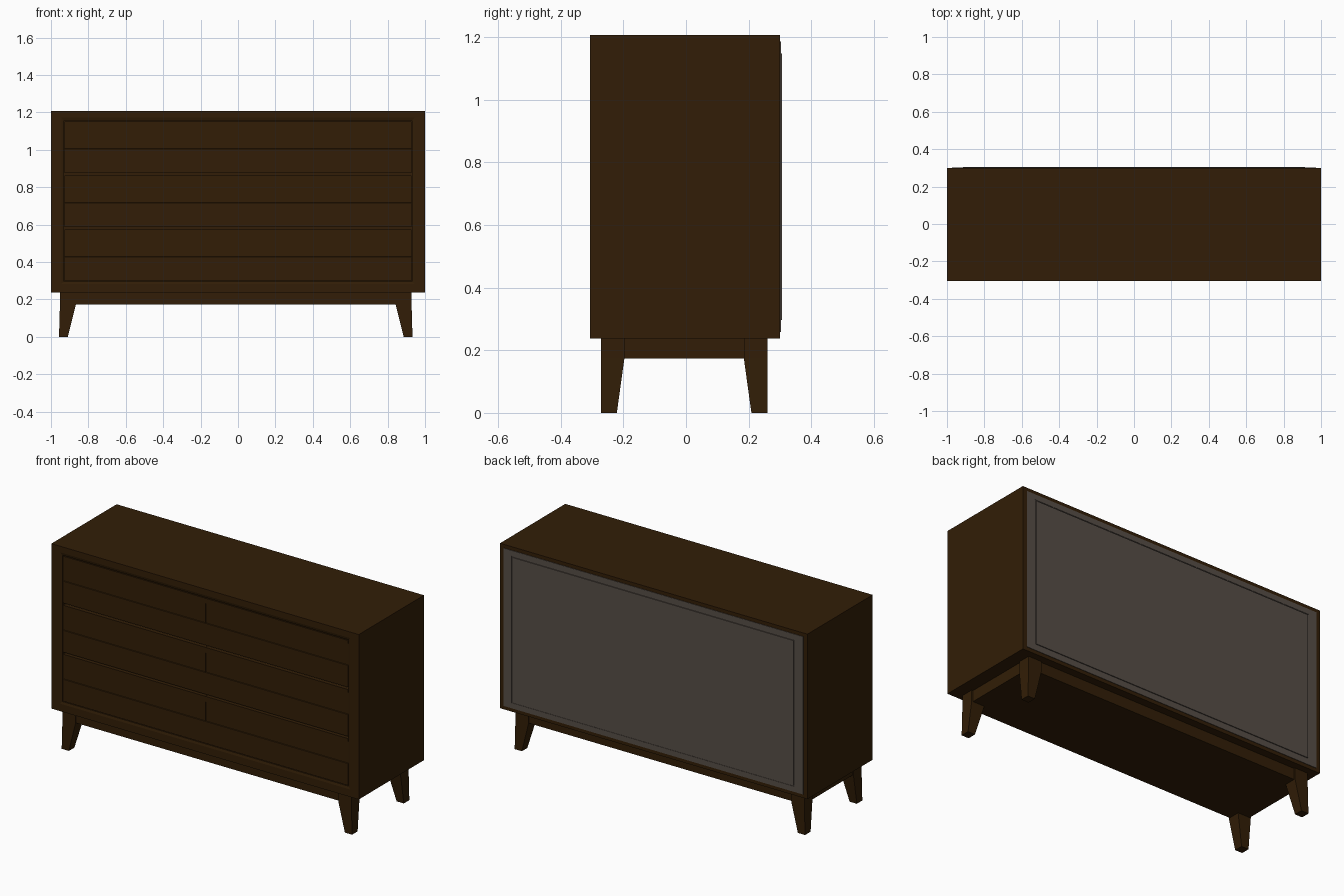
import bpy, bmesh

if "Cube" in bpy.data.objects:
    bpy.data.objects.remove(bpy.data.objects["Cube"])


def material(name, rgb):
    m = bpy.data.materials.new(name)
    m.diffuse_color = (*rgb, 1)
    m.use_nodes = True
    m.node_tree.nodes["Principled BSDF"].inputs["Base Color"].default_value = m.diffuse_color
    return m


WOOD = material("dark walnut", (0.032, 0.0128, 0.002))
GREY = material("grey backing", (0.095, 0.077, 0.063))


def loft(name, rings, mat, closed=False):
    """Skin matching rings of points; cap the ends or close into a loop."""
    bm = bmesh.new()
    vs = [[bm.verts.new(p) for p in r] for r in rings]
    n = len(rings[0])
    pairs = list(zip(vs, vs[1:])) + ([(vs[-1], vs[0])] if closed else [])
    for a, b in pairs:
        for i in range(n):
            j = (i + 1) % n
            bm.faces.new((a[i], a[j], b[j], b[i]))
    if not closed:
        bm.faces.new(vs[0])
        bm.faces.new(vs[-1])
    bmesh.ops.recalc_face_normals(bm, faces=bm.faces)
    me = bpy.data.meshes.new(name)
    bm.to_mesh(me)
    bm.free()
    me.materials.append(mat)
    ob = bpy.data.objects.new(name, me)
    bpy.context.collection.objects.link(ob)
    return ob


def rect_xz(x0, x1, z0, z1, y):
    return [(x0, y, z0), (x1, y, z0), (x1, y, z1), (x0, y, z1)]


def rect_xy(x0, x1, y0, y1, z):
    return [(x0, y0, z), (x1, y0, z), (x1, y1, z), (x0, y1, z)]


def box(name, x0, x1, y0, y1, z0, z1, mat):
    return loft(name, [rect_xy(x0, x1, y0, y1, z0), rect_xy(x0, x1, y0, y1, z1)], mat)


# Cabinet body
box("cabinet_body", -1, 1, -0.27, 0.300, 0.238, 1.208, WOOD)

# Flat front frame with a small eased inner edge
loft("front_frame", [
    rect_xz(-1, 1, 0.238, 1.208, -0.27),
    rect_xz(-1, 1, 0.238, 1.208, -0.306),
    rect_xz(-0.945, 0.945, 0.282, 1.172, -0.306),
    rect_xz(-0.93, 0.93, 0.296, 1.157, -0.302),
    rect_xz(-0.93, 0.93, 0.296, 1.157, -0.27)], WOOD, closed=True)

# Six nearly flush drawers, each with two boards meeting at a small step
for row, z0 in enumerate((0.300, 0.588, 0.877)):
    z1, zm = z0 + 0.275, z0 + 0.128
    profile = [(-0.265, z0), (-0.302, z0), (-0.302, zm), (-0.299, zm + 0.002),
               (-0.301, z1), (-0.265, z1)]
    for side, x0, x1 in (("left", -0.928, -0.0006), ("right", 0.0006, 0.928)):
        loft(f"drawer_{side}_{row + 1}",
             [[(x, y, z) for y, z in profile] for x in (x0, x1)], WOOD)

# Back panel: border, groove and raised centre
box("back_board", -0.96, 0.96, 0.29, 0.3008, 0.27, 1.18, GREY)
loft("back_border", [
    rect_xz(-0.974, 0.974, 0.259, 1.187, 0.295),
    rect_xz(-0.974, 0.974, 0.259, 1.187, 0.303),
    rect_xz(-0.922, 0.922, 0.291, 1.155, 0.303),
    rect_xz(-0.922, 0.922, 0.291, 1.155, 0.295)], GREY, closed=True)
box("back_raised_panel", -0.915, 0.915, 0.295, 0.306, 0.297, 1.149, GREY)

# Tapered legs: straight outside, slanting inside below the plinth
CX, CY = -0.012, -0.006
for sx, xn in ((-1, "left"), (1, "right")):
    for sy, yn in ((-1, "front"), (1, "back")):
        rings = []
        for z, inx, iny, out in ((0, 0.898, 0.215, 0.945), (0.173, 0.855, 0.191, 0.94),
                                 (0.24, 0.855, 0.191, 0.94)):
            rings.append(rect_xy(CX + sx * inx, CX + sx * out,
                                 CY + sy * iny, CY + sy * 0.266, z))
        loft(f"{yn}_{xn}_leg", rings, WOOD)

# Solid plinth between the legs
box("plinth", CX - 0.932, CX + 0.932, CY - 0.259, CY + 0.259, 0.173, 0.24, WOOD)
